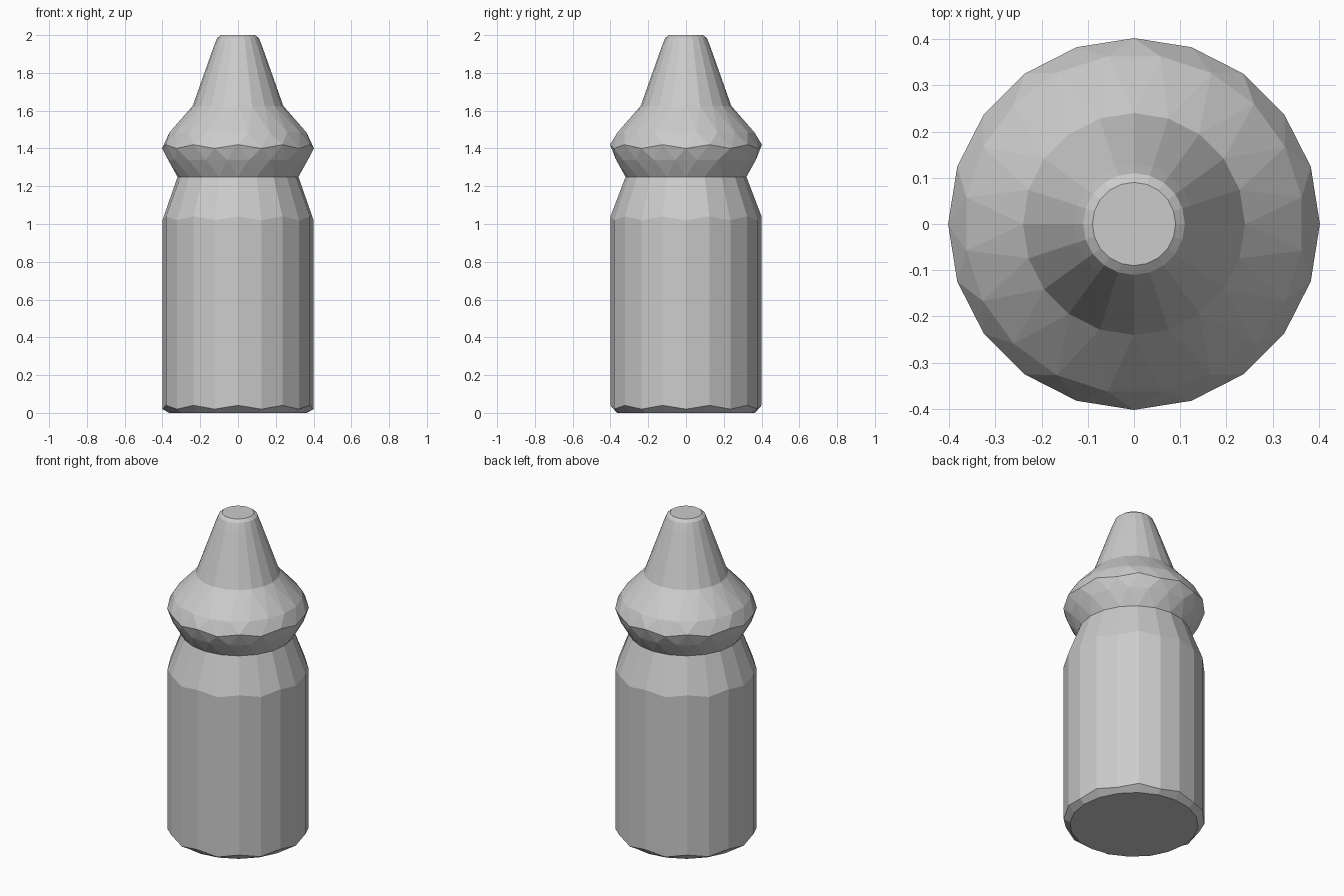
import bpy
import bmesh
from math import cos, sin, pi

if "Cube" in bpy.data.objects:
    bpy.data.objects.remove(bpy.data.objects["Cube"])

SIDES = 20
grey = bpy.data.materials.new("plain grey")
grey.use_nodes = True
grey.diffuse_color = (0.6, 0.6, 0.6, 1)
grey.node_tree.nodes["Principled BSDF"].inputs["Base Color"].default_value = (0.6, 0.6, 0.6, 1)


def faceted_lathe(name, profile, cap_bottom=False, cap_top=False):
    """Loft rings (radius, height, half-step twist, height zigzag) into flat facets."""
    bm = bmesh.new()
    rings = []
    for radius, height, twist, zigzag in profile:
        ring = []
        for i in range(SIDES):
            a = 2 * pi * (i + twist / 2) / SIDES
            z = height + (zigzag if i % 2 else 0)
            ring.append(bm.verts.new((radius * cos(a), radius * sin(a), z)))
        rings.append(ring)
    for k in range(len(rings) - 1):
        low, high = rings[k], rings[k + 1]
        twist = profile[k + 1][2] - profile[k][2]
        for i in range(SIDES):
            j = (i + 1) % SIDES
            if twist == 0:
                bm.faces.new((low[i], low[j], high[j], high[i]))
            elif twist > 0:
                bm.faces.new((low[i], low[j], high[i]))
                bm.faces.new((high[i], low[j], high[j]))
            else:
                bm.faces.new((low[i], high[j], high[i]))
                bm.faces.new((low[i], low[j], high[j]))
    if cap_bottom:
        bm.faces.new(rings[0][::-1])
    if cap_top:
        bm.faces.new(rings[-1])
    bmesh.ops.recalc_face_normals(bm, faces=bm.faces)
    mesh = bpy.data.meshes.new(name)
    bm.to_mesh(mesh)
    bm.free()
    mesh.materials.append(grey)
    obj = bpy.data.objects.new(name, mesh)
    bpy.context.collection.objects.link(obj)
    return obj


# Cylindrical body with a chamfered foot and sloping shoulder
faceted_lathe("bottle_body", [
    (0.365, 0, 0, 0), (0.4, 0.02, 0, 0.02), (0.4, 1.02, 0, 0.02), (0.32, 1.25, 0, 0),
], cap_bottom=True, cap_top=True)

# Bulging collar with staggered triangular facets
faceted_lathe("collar", [
    (0.32, 1.25, 0, 0), (0.375, 1.34, 1, 0), (0.402, 1.4, 0, 0.02),
    (0.367, 1.485, 1, 0), (0.24, 1.625, 0, 0),
], cap_bottom=True, cap_top=True)

# Tapered teat with a small rounded tip
faceted_lathe("teat", [
    (0.24, 1.625, 0, 0), (0.13, 1.935, 0, 0), (0.11, 1.985, 0, 0), (0.09, 2, 0, 0),
], cap_bottom=True, cap_top=True)
